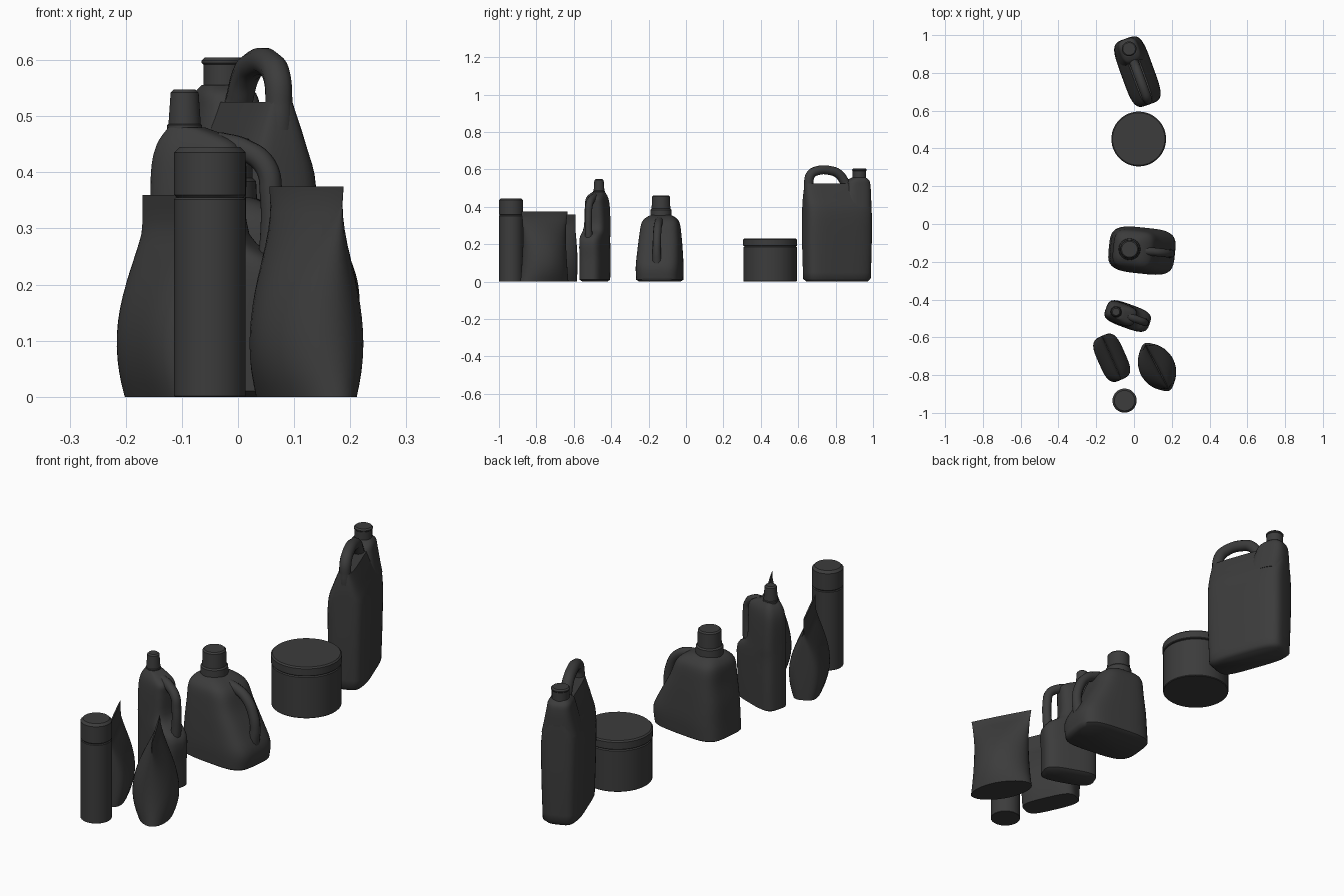
import bpy
import math
from mathutils import Matrix, Vector

if "Cube" in bpy.data.objects:
    bpy.data.objects.remove(bpy.data.objects["Cube"], do_unlink=True)

GREY = bpy.data.materials.new("charcoal_grey")
GREY.use_nodes = True
COLOUR = (.045, .045, .045, 1)
GREY.diffuse_color = COLOUR
GREY.node_tree.nodes["Principled BSDF"].inputs["Base Color"].default_value = COLOUR


def place(x, y, degrees=0):
    """Frame of one container, whose long axis is its local x."""
    return Matrix.Translation((x, y, 0)) @ Matrix.Rotation(math.radians(degrees), 4, "Z")


def add_part(name, mesh, frame, angle):
    obj = bpy.data.objects.new(name, mesh)
    bpy.context.collection.objects.link(obj)
    mesh.transform(frame)
    mesh.materials.clear()
    mesh.materials.append(GREY)
    bpy.ops.object.select_all(action="DESELECT")
    obj.select_set(True)
    bpy.context.view_layer.objects.active = obj
    bpy.ops.object.shade_smooth_by_angle(angle=math.radians(angle))


def signed_power(value, exponent):
    return math.copysign(abs(value) ** exponent, value)


def loft(name, frame, rings, squareness, angle=50, sides=40):
    """Skin a stack of superellipse rings: height, left end, right end, half depth."""
    verts, faces = [], []
    for height, left, right, half_depth in rings:
        for i in range(sides):
            turn = math.tau * (i + .5) / sides
            across = signed_power(math.cos(turn), 2 / squareness)
            deep = signed_power(math.sin(turn), 2 / squareness)
            verts.append(((left + right + across * (right - left)) / 2, deep * half_depth, height))
    for start in range(0, len(verts) - sides, sides):
        for i in range(sides):
            a, b = start + i, start + (i + 1) % sides
            faces.append((a, b, b + sides, a + sides))
    faces.append(tuple(reversed(range(sides))))
    faces.append(tuple(range(len(verts) - sides, len(verts))))
    mesh = bpy.data.meshes.new(name)
    mesh.from_pydata(verts, [], faces)
    add_part(name, mesh, frame, angle)


def smooth_rings(rows, steps=4):
    """Fill in rings between the given ones along a flowing spline."""
    rows = [Vector(row) for row in rows]
    padded = [rows[0]] + rows + [rows[-1]]
    rings = []
    for before, start, end, after in zip(padded, padded[1:], padded[2:], padded[3:]):
        for step in range(steps):
            t = step / steps
            leave, arrive = (end - before) / 2, (after - start) / 2
            ease = t * t * (3 - 2 * t)
            rings.append(start.lerp(end, ease) + leave * t * (1 - t) ** 2 - arrive * t * t * (1 - t))
    return rings + [rows[-1]]


def bottle(name, frame, rows, squareness):
    """Moulded body with a rounded foot."""
    height, left, right, depth = rows[0]
    inset = .015
    foot = (0, left + inset, right - inset, depth - inset)
    loft(name, frame, [foot] + smooth_rings(rows), squareness)


def drum(name, frame, bottom, top, radius, top_radius, x=0, rim=.006):
    """Round part with softened rims."""
    profile = [(bottom, radius - rim / 2), (bottom + rim / 2, radius),
               (top - rim, top_radius), (top, top_radius - rim)]
    loft(name, frame, [(z, x - r, x + r, r) for z, r in profile], 2, angle=35)


def pouch(name, frame, height, half_length, half_depth, squareness, seam, flare, steps=16):
    """Bag that bulges low down and closes to a flat seam; flare spreads its corners."""
    belly, rings = .27, []
    for step in range(steps + 1):
        t = step / steps
        if t < belly:
            bulge = 1 - (1 - t / belly) ** 2 / 4
        else:
            bulge = math.cos(math.pi / 2 * min(1, (t - belly) / (seam - belly)))
        length = half_length * (1 + flare * (2 * t - 1) ** 2)
        rings.append((t * height, -length, length, max(half_depth * bulge, .003)))
    loft(name, frame, rings, squareness)


def handle(name, frame, points, radius, root_radius):
    """Round grip along a smooth path, thicker where it joins the body."""
    curve = bpy.data.curves.new(name + "_path", "CURVE")
    curve.dimensions = "3D"
    curve.bevel_depth = 1
    curve.bevel_resolution = 3
    curve.use_fill_caps = True
    spline = curve.splines.new("BEZIER")
    spline.resolution_u = 8
    spline.bezier_points.add(len(points) - 1)
    for point, (x, z) in zip(spline.bezier_points, points):
        point.co = (x, 0, z)
        point.radius = root_radius if (x, z) in (points[0], points[-1]) else radius
        point.handle_left_type = point.handle_right_type = "AUTO"
    path = bpy.data.objects.new(name + "_path", curve)
    bpy.context.collection.objects.link(path)
    graph = bpy.context.evaluated_depsgraph_get()
    mesh = bpy.data.meshes.new_from_object(path.evaluated_get(graph))
    bpy.data.objects.remove(path, do_unlink=True)
    add_part(name, mesh, frame, angle=60)


# Spray can with a tall cap
can = place(-.05, -.935)
drum("spray_can_body", can, bottom=0, top=.355, radius=.064, top_radius=.064, rim=.003)
drum("spray_can_cap", can, bottom=.355, top=.445, radius=.064, top_radius=.064, rim=.01)

# Round tub with a lid
tub = place(.025, .45)
drum("tub_body", tub, bottom=0, top=.19, radius=.143, top_radius=.143)
drum("tub_lid", tub, bottom=.19, top=.23, radius=.145, top_radius=.145)

# Stand-up pouch and pillow-shaped pouch
pouch("boxy_pouch", place(-.118, -.708, -66), height=.36, half_length=.127,
      half_depth=.074, squareness=3.5, seam=.85, flare=0)
pouch("pillow_pouch", place(.122, -.757, -62), height=.375, half_length=.125,
      half_depth=.095, squareness=1.9, seam=.97, flare=.13)

# Slim bottle with a side handle
slim = place(-.035, -.487, -20)
bottle("slim_bottle_body", slim, [
    (.01, -.12, .12, .062), (.12, -.12, .12, .063), (.23, -.12, .12, .062),
    (.29, -.12, .05, .06), (.4, -.12, .045, .055), (.45, -.11, .04, .047),
    (.48, -.09, -.03, .03)], squareness=3.5)
handle("slim_bottle_handle", slim, [
    (0, .45), (.05, .44), (.09, .41), (.1, .36), (.1, .28), (.09, .2)],
    radius=.02, root_radius=.023)
drum("slim_bottle_collar", slim, bottom=.47, top=.49, radius=.031, top_radius=.031, x=-.064)
drum("slim_bottle_cap", slim, bottom=.48, top=.548, radius=.029, top_radius=.025, x=-.064)

# Wide jug with a sloping handle side
jug = place(.036, -.14, -6)
bottle("wide_jug_body", jug, [
    (.01, -.17, .175, .12), (.08, -.165, .18, .122), (.16, -.16, .14, .117),
    (.24, -.15, .095, .11), (.31, -.145, .065, .1), (.34, -.13, .03, .08),
    (.355, -.11, -.01, .055)], squareness=3.8)
handle("wide_jug_handle", jug, [
    (0, .32), (.06, .315), (.115, .285), (.15, .225), (.16, .165), (.15, .1)],
    radius=.022, root_radius=.026)
drum("wide_jug_neck", jug, bottom=.34, top=.39, radius=.058, top_radius=.056, x=-.06)
drum("wide_jug_cap", jug, bottom=.385, top=.46, radius=.05, top_radius=.048, x=-.06)

# Tall canister with a top handle
tall = place(.018, .807, -70)
bottle("canister_body", tall, [
    (.015, -.18, .18, .08), (.2, -.185, .185, .085), (.37, -.185, .185, .085),
    (.45, -.185, .185, .062), (.525, -.18, .18, .032)], squareness=4.2)
loft("canister_shoulder", tall, smooth_rings([
    (.4, -.184, -.02, .079), (.46, -.185, -.03, .066), (.51, -.184, -.045, .056),
    (.54, -.178, -.06, .05), (.556, -.16, -.09, .037)]), squareness=3)
handle("canister_handle", tall, [
    (.15, .45), (.16, .52), (.15, .57), (.115, .592), (.03, .592), (-.01, .575),
    (-.045, .53), (-.065, .49)], radius=.025, root_radius=.033)
drum("canister_cap", tall, bottom=.55, top=.6, radius=.036, top_radius=.036, x=-.128)
drum("canister_cap_rim", tall, bottom=.592, top=.605, radius=.039, top_radius=.039, x=-.128)
